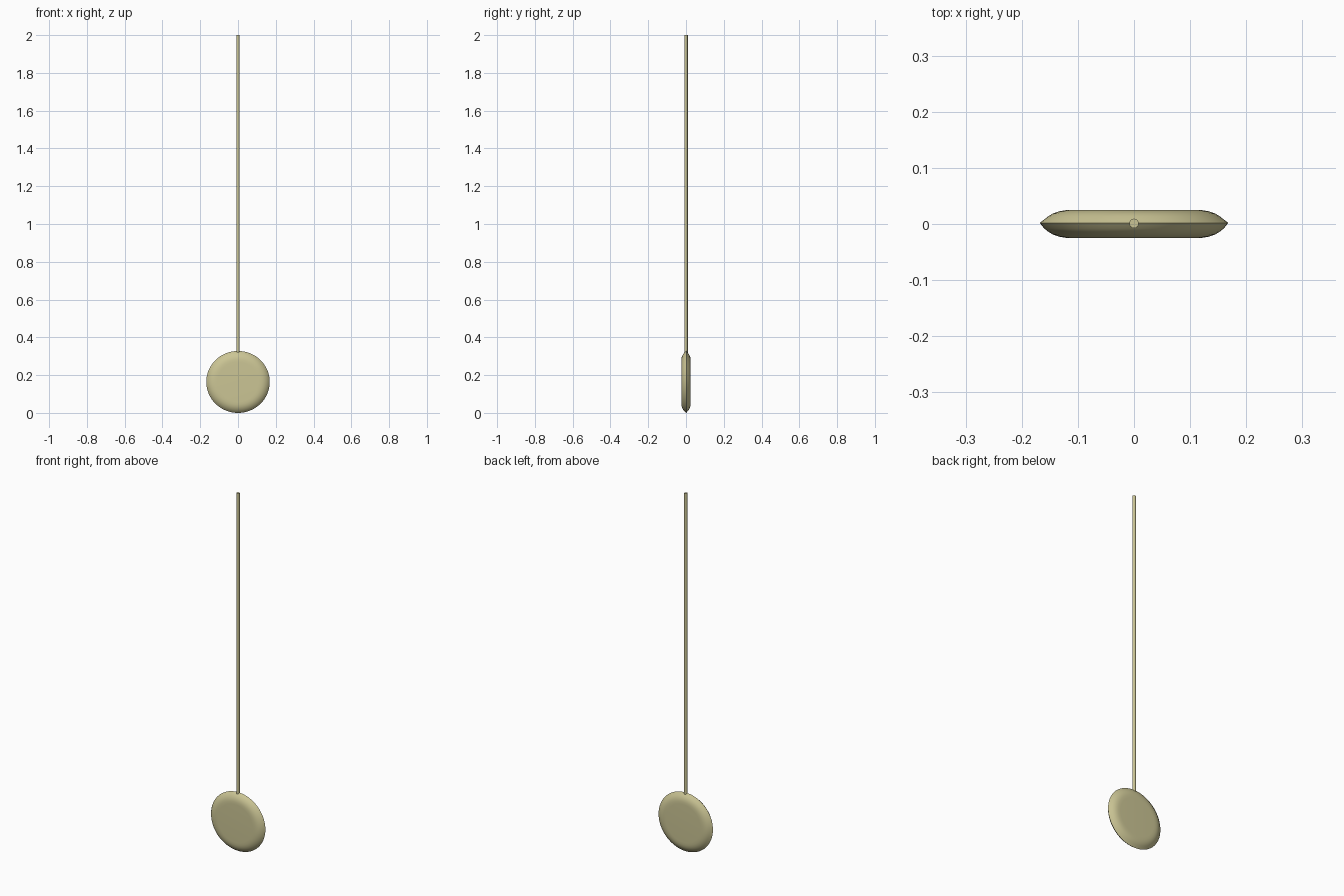
import bpy, bmesh, math

if "Cube" in bpy.data.objects:
    bpy.data.objects.remove(bpy.data.objects["Cube"])

BRASS = bpy.data.materials.new("brass")
BRASS.diffuse_color = (0.60, 0.56, 0.30, 1)
BRASS.use_nodes = True
BRASS.node_tree.nodes["Principled BSDF"].inputs["Base Color"].default_value = BRASS.diffuse_color


def finish(name, bm, angle):
    bmesh.ops.recalc_face_normals(bm, faces=bm.faces)
    mesh = bpy.data.meshes.new(name)
    bm.to_mesh(mesh)
    bm.free()
    obj = bpy.data.objects.new(name, mesh)
    bpy.context.collection.objects.link(obj)
    mesh.materials.append(BRASS)
    bpy.ops.object.select_all(action='DESELECT')
    obj.select_set(True)
    bpy.context.view_layer.objects.active = obj
    bpy.ops.object.shade_smooth_by_angle(angle=math.radians(angle))
    return obj


def lathe_y(name, profile, sides, center_z, squash):
    # Rings of (radius, y) around the y axis, capped at both ends
    bm = bmesh.new()
    rings = []
    for r, y in profile:
        ring = []
        for i in range(sides):
            a = math.tau * i / sides
            ring.append(bm.verts.new((r * math.cos(a), y, center_z + squash * r * math.sin(a))))
        rings.append(ring)
    for lo, hi in zip(rings, rings[1:]):
        for i in range(sides):
            j = (i + 1) % sides
            bm.faces.new((lo[i], lo[j], hi[j], hi[i]))
    bm.faces.new(rings[0])
    bm.faces.new(rings[-1])
    return finish(name, bm, 40)


# Pendulum bob: flat-faced disc with rounded shoulders and a sharp rim seam
half = [(0.108, 0.025), (0.122, 0.0245), (0.134, 0.0225), (0.145, 0.0185),
        (0.153, 0.0135), (0.160, 0.008)]
profile = [(r, -y) for r, y in half] + [(0.168, 0.002)] + [(r, y) for r, y in reversed(half)]
lathe_y("pendulum_bob", profile, 64, 0.164, 0.976)

# Slim round rod rising from the rim of the bob
bm = bmesh.new()
bottom, top = 0.315, 2.0
bmesh.ops.create_cone(bm, cap_ends=True, segments=16, radius1=0.0085, radius2=0.0085, depth=top - bottom)
bmesh.ops.translate(bm, verts=bm.verts, vec=(0, 0.001, (top + bottom) / 2))
finish("pendulum_rod", bm, 40)
